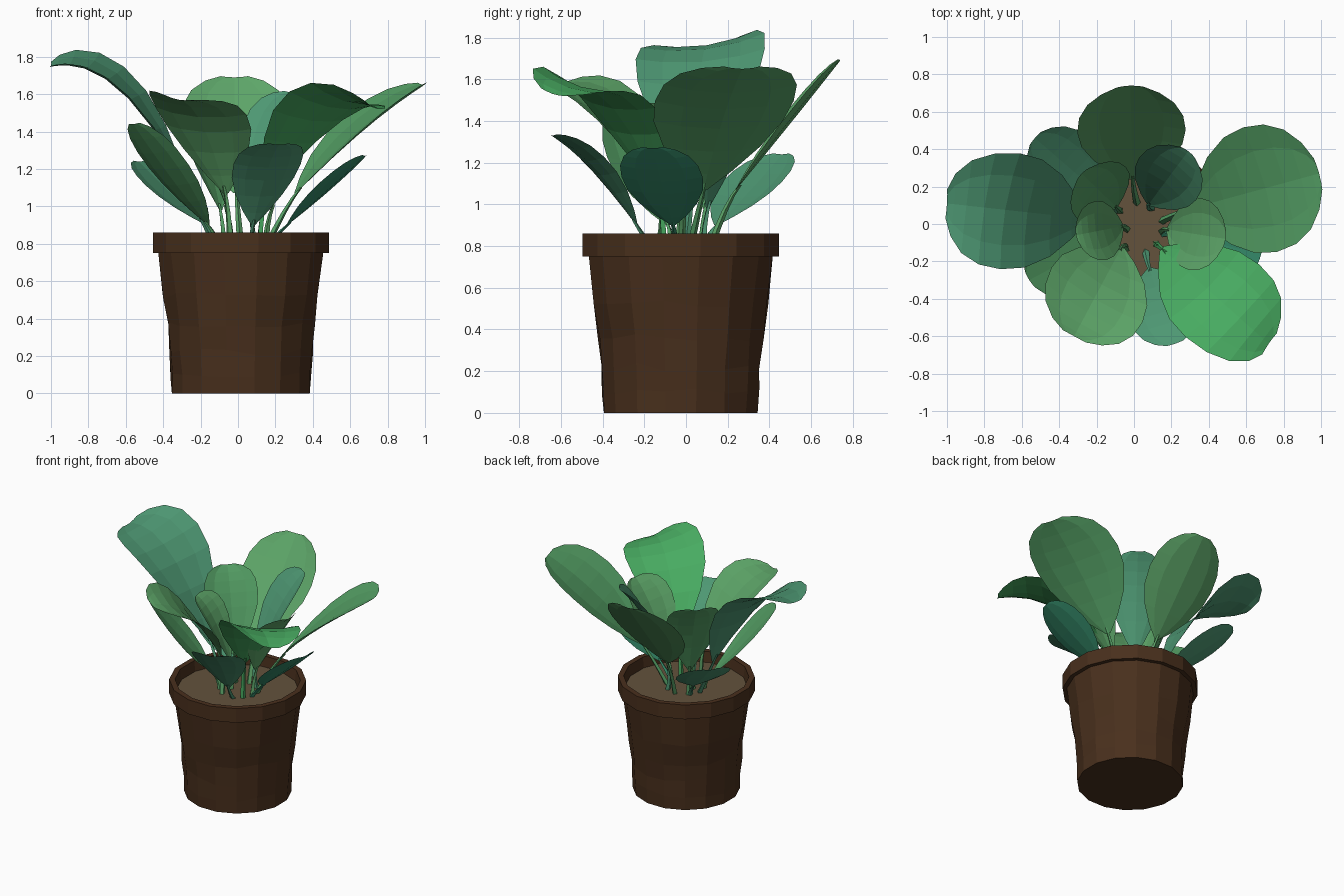
import bpy, math, random
from mathutils import Vector

if "Cube" in bpy.data.objects:
    bpy.data.objects.remove(bpy.data.objects["Cube"])

random.seed(4)
UP = Vector((0, 0, 1))


def material(name, rgb):
    m = bpy.data.materials.new(name)
    m.diffuse_color = (*rgb, 1)
    m.use_nodes = True
    m.node_tree.nodes["Principled BSDF"].inputs["Base Color"].default_value = m.diffuse_color
    return m


def make(name, verts, faces, mat):
    me = bpy.data.meshes.new(name)
    me.from_pydata([tuple(v) for v in verts], [], faces)
    me.materials.append(mat)
    me.update()
    ob = bpy.data.objects.new(name, me)
    bpy.context.collection.objects.link(ob)
    return ob


def bezier(a, b, c, t):
    return a * (1 - t) ** 2 + b * 2 * t * (1 - t) + c * t * t


CLAY = material("clay", (0.066, 0.029, 0.012))
SOIL = material("soil", (0.125, 0.085, 0.046))
TEAL = material("teal_green", (0.075, 0.31, 0.17))
LEAF = material("leaf_green", (0.09, 0.35, 0.13))
BRIGHT = material("bright_green", (0.065, 0.41, 0.12))
LIGHT = material("light_green", (0.11, 0.38, 0.14))
DEEP = material("deep_green", (0.035, 0.25, 0.14))

# Pot: lathed profile (radius, z), body rings slightly hand-made
CX, CY, N = 0.015, -0.025, 16
profile = [(0.372, 0), (0.375, 0.1), (0.383, 0.22), (0.395, 0.36), (0.418, 0.52),
           (0.445, 0.75), (0.475, 0.75), (0.475, 0.86), (0.435, 0.86), (0.425, 0.76)]
verts, faces = [], []
for r, z in profile:
    w = 0.007 if 0 < z < 0.7 else 0
    for i in range(N):
        a = 2 * math.pi * (i + 0.5) / N
        rr = r * 1.01 + random.uniform(-w, w)
        verts.append((CX + rr * math.cos(a), CY + rr * math.sin(a),
                      z + random.uniform(-w, w) * 3))
for k in range(len(profile) - 1):
    for i in range(N):
        j = (i + 1) % N
        faces.append((k * N + i, k * N + j, (k + 1) * N + j, (k + 1) * N + i))
faces.append(tuple(reversed(range(N))))
make("pot", verts, faces, CLAY)

# Soil disc inside the rim
make("soil", [(x, y, 0.78) for x, y, z in verts[-N:]], [tuple(range(N))], SOIL)

# Leaf outline: (position along midrib, relative half width)
OUTLINE = [(0, .06), (.1, .36), (.25, .7), (.42, .93), (.58, 1), (.73, .96),
           (.86, .8), (.95, .54), (1, .25)]
ACROSS = [-1, -.6, 0, .6, 1]


def leaf(name, base_z, cup, base_r, tip, width, arch, mat, roll=0):
    """Arched, cupped blade growing outwards towards its tip, with a stem."""
    tip = Vector(tip)
    out = Vector((tip.x, tip.y, 0)).normalized()
    flat_side = UP.cross(out)
    base = out * base_r + UP * base_z
    ctrl = (base + tip) / 2 + UP * arch
    vs, fs = [], []
    for t, w in OUTLINE:
        p = bezier(base, ctrl, tip, t)
        tan = ((ctrl - base) * (1 - t) + (tip - ctrl) * t).normalized()
        nrm = tan.cross(flat_side)
        side = flat_side * math.cos(roll * t) + nrm * math.sin(roll * t)
        nrm = tan.cross(side)
        h = w * width / 2
        vs += [p + side * u * h + nrm * cup * h * u * u for u in ACROSS]
    m = len(ACROSS)
    for k in range(len(OUTLINE) - 1):
        for a in range(k * m, k * m + m - 1):
            fs.append((a, a + m, a + m + 1, a + 1))
    make(name + "_leaf", vs, fs, mat)

    # Tapered four-sided stem from the soil into the blade
    root = out * min(0.13, base_r) + Vector((0.02, -0.02, 0.77))
    end = bezier(base, ctrl, tip, 0.04)
    bend = base - (ctrl - base).normalized() * 0.08
    vs, fs = [], []
    for k in range(5):
        p = bezier(root, bend, end, k / 4)
        r = 0.02 - 0.003 * k
        for q in range(4):
            a = q * math.pi / 2
            vs.append(p + (flat_side * math.cos(a) - out * math.sin(a)) * r)
    for k in range(0, 16, 4):
        for q in range(4):
            n = (q + 1) % 4
            fs.append((k + q, k + 4 + q, k + 4 + n, k + n))
    make(name + "_stem", vs, fs, mat)


# Large spreading leaves: base radius, tip, width, arch, colour, roll
for name, *spec in [
    ("right_large", .32, (.99, .27, 1.65), .69, .1, LEAF),
    ("left_large", .26, (-1, .11, 1.75), .63, .45, TEAL, -.17),
    ("back_large", .24, (-.02, .74, 1.69), .58, -.01, LIGHT),
    ("front_right_large", .2, (.72, -.64, 1.53), .56, .4, BRIGHT, -.3),
    ("front_left_large", .14, (-.32, -.6, 1.57), .57, .24, LIGHT, -.15),
]:
    leaf(name, 1.07, .15, *spec)

# Upright inner leaves
for name, *spec in [
    ("inner_back_right", .13, (.29, .39, 1.61), .38, .15, TEAL),
    ("inner_back_left", .13, (-.28, .27, 1.56), .38, .15, LEAF),
    ("inner_left", .06, (-.31, -.06, 1.44), .32, .16, LIGHT),
    ("inner_right", .18, (.49, -.08, 1.48), .39, .13, LIGHT),
]:
    leaf(name, .98, .22, *spec)

# Low outer leaves
for name, *spec in [
    ("low_back_left", .22, (-.53, .46, 1.24), .38, -.02, TEAL),
    ("low_front_left", .18, (-.56, -.3, 1.44), .42, -.03, LEAF, .1),
    ("low_front_right", .25, (.22, -.64, 1.33), .38, .12, TEAL),
    ("low_right", .27, (.68, -.16, 1.27), .4, -.01, DEEP),
]:
    leaf(name, .9, .14, *spec)
